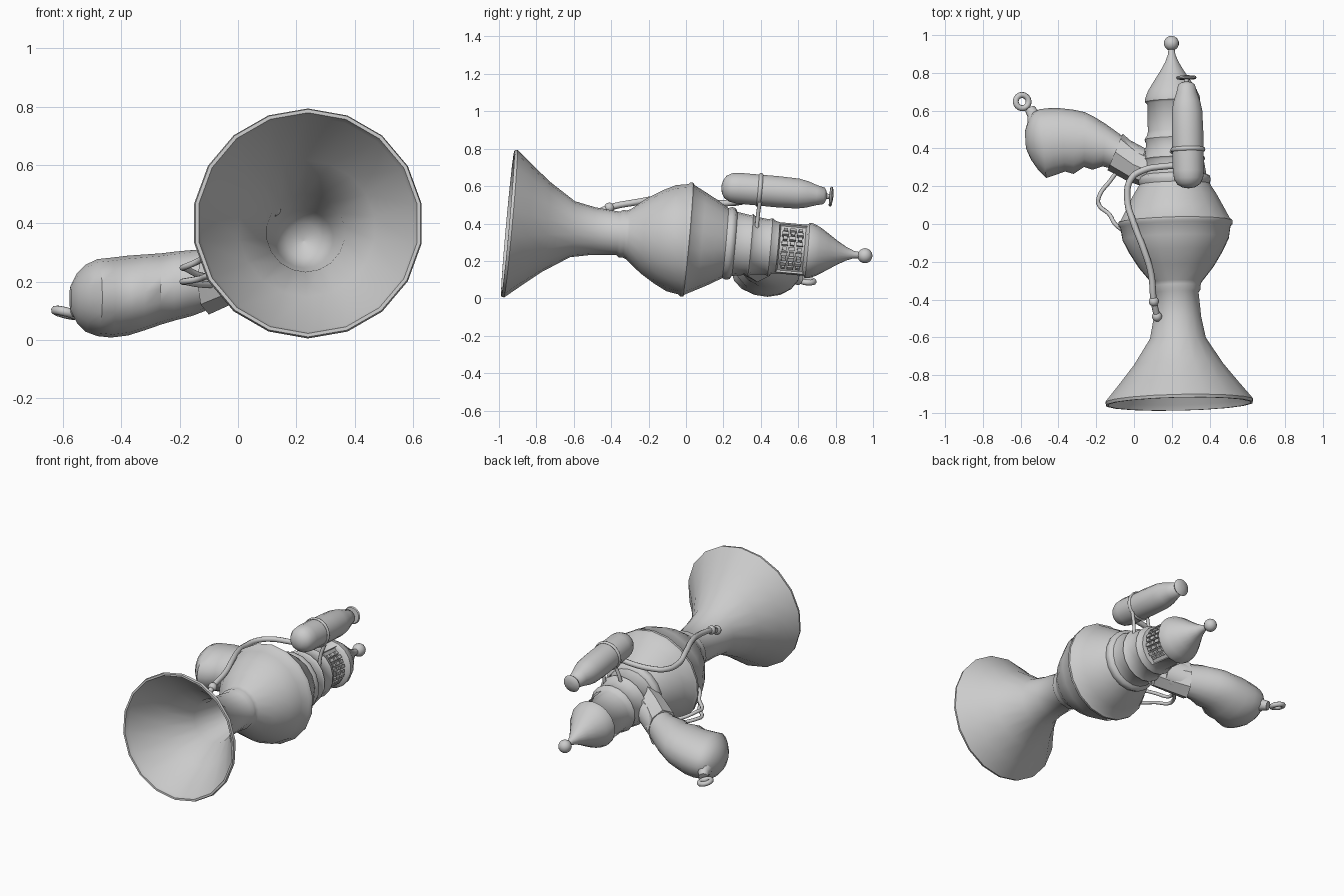
import bpy, bmesh, math
from mathutils import Vector, Matrix

cube = bpy.data.objects.get("Cube")
if cube:
    bpy.data.objects.remove(cube, do_unlink=True)

metal = bpy.data.materials.new("grey metal")
metal.use_nodes = True
GREY = (0.6, 0.6, 0.6, 1)
metal.diffuse_color = GREY
metal.node_tree.nodes["Principled BSDF"].inputs["Base Color"].default_value = GREY

# The barrel axis leans slightly down and sideways
AXIS = Vector((-0.022, 0.996, -0.09)).normalized()
MUZZLE = Vector((0.24, -0.945, 0.40))


def frame(origin, axis=AXIS):
    """Matrix whose local z runs along the axis and local x stays near world x."""
    z = Vector(axis).normalized()
    ref = Vector((1, 0, 0)) if abs(z.x) < 0.9 else Vector((0, 0, 1))
    y = z.cross(ref).normalized()
    x = y.cross(z)
    m = Matrix((x, y, z)).transposed().to_4x4()
    m.translation = Vector(origin)
    return m


def finish(name, bm, matrix=None, angle=50):
    bmesh.ops.recalc_face_normals(bm, faces=bm.faces)
    if matrix:
        bm.transform(matrix)
    mesh = bpy.data.meshes.new(name)
    bm.to_mesh(mesh)
    bm.free()
    obj = bpy.data.objects.new(name, mesh)
    bpy.context.collection.objects.link(obj)
    mesh.materials.append(metal)
    bpy.ops.object.select_all(action='DESELECT')
    obj.select_set(True)
    bpy.context.view_layer.objects.active = obj
    bpy.ops.object.shade_smooth_by_angle(angle=math.radians(angle))
    return obj


def skin(bm, rings, closed=False):
    """Bridge equal rings of points; cap both ends unless closed into a loop."""
    loops = [[bm.verts.new(p) for p in ring] for ring in rings]
    n = len(loops[0])
    pairs = list(zip(loops, loops[1:])) + ([(loops[-1], loops[0])] if closed else [])
    for a, b in pairs:
        for i in range(n):
            j = (i + 1) % n
            bm.faces.new((a[i], a[j], b[j], b[i]))
    if not closed:
        bm.faces.new(loops[0])
        bm.faces.new(loops[-1])


def turned(profile, sides, closed=False):
    """Bmesh of a lathe profile of (distance, radius) points."""
    bm = bmesh.new()
    turn = [2 * math.pi * (i + 0.5) / sides for i in range(sides)]
    skin(bm, [[(r * math.cos(a), r * math.sin(a), t) for a in turn]
              for t, r in profile], closed)
    return bm


def ring(name, matrix, radius, tube, stretch=1, sides=20):
    prof = [(stretch * tube * math.sin(k * math.pi / 4),
             radius + tube * math.cos(k * math.pi / 4)) for k in range(8)]
    return finish(name, turned(prof, sides, True), matrix)


def ball(name, center, radius):
    bm = bmesh.new()
    bmesh.ops.create_uvsphere(bm, u_segments=14, v_segments=10, radius=radius)
    return finish(name, bm, Matrix.Translation(center))


def tube(name, points, radius):
    curve = bpy.data.curves.new(name, 'CURVE')
    curve.dimensions = '3D'
    curve.bevel_depth = radius
    curve.bevel_resolution = 2
    curve.resolution_u = 8
    curve.use_fill_caps = True
    spline = curve.splines.new('BEZIER')
    spline.bezier_points.add(len(points) - 1)
    for bp, p in zip(spline.bezier_points, points):
        bp.co = p
        bp.handle_left_type = bp.handle_right_type = 'AUTO'
    curve.materials.append(metal)
    obj = bpy.data.objects.new(name, curve)
    bpy.context.collection.objects.link(obj)


# Body: inside of the horn, over the rim, then back along the outside to the tip
body = [(0.68, 0.002), (0.66, 0.06), (0.60, 0.10), (0.36, 0.135), (0.2, 0.235), (0.02, 0.37),
        (-0.008, 0.38), (-0.008, 0.392), (0.008, 0.396), (0.022, 0.385),
        (0.1, 0.32), (0.2, 0.24), (0.34, 0.15), (0.45, 0.128), (0.585, 0.116),
        (0.6, 0.128), (0.62, 0.126), (0.64, 0.135), (0.72, 0.2), (0.8, 0.25), (0.87, 0.285),
        (0.935, 0.296), (0.945, 0.306), (0.96, 0.306), (0.97, 0.293),
        (1.03, 0.262), (1.1, 0.225), (1.16, 0.188), (1.18, 0.195), (1.2, 0.19),
        (1.21, 0.172), (1.285, 0.16), (1.295, 0.168), (1.31, 0.155),
        (1.38, 0.148), (1.4, 0.155), (1.42, 0.142), (1.44, 0.137), (1.59, 0.137),
        (1.6, 0.148), (1.62, 0.147), (1.66, 0.13), (1.71, 0.098), (1.76, 0.065),
        (1.81, 0.036), (1.85, 0.02), (1.9, 0.014)]
bm = turned(body, 18)
bmesh.ops.recalc_face_normals(bm, faces=bm.faces)
# Recessed vent on the left flank
vent = []
for f in bm.faces:
    c = f.calc_center_median()
    if 1.45 < c.z < 1.58 and abs(math.atan2(c.y, c.x)) < math.radians(72):
        vent.append(f)
bmesh.ops.inset_region(bm, faces=vent, thickness=0.008, use_even_offset=True)
for v in {v for f in vent for v in f.verts}:
    v.co.x *= 0.76
    v.co.y *= 0.76 if abs(v.co.y) < 0.11 else 0.95
finish("body", bm, frame(MUZZLE))
ball("tip_ball", MUZZLE + AXIS * 1.91, 0.04)

# Toothed ribs inside the vent
bm = bmesh.new()
for row in range(3):
    for k in range(-4, 5):
        a = math.radians(14 * k)
        size = 0.034 if (k + row) % 2 else 0.022
        m = (Matrix.Rotation(a, 4, 'Z')
             @ Matrix.Translation((0.113, 0, 1.475 + 0.04 * row))
             @ Matrix.Diagonal((0.026, 0.02, size, 1)))
        bmesh.ops.create_cube(bm, size=1, matrix=m)
finish("vent_ribs", bm, frame(MUZZLE), 30)

# Tank with its end valve
TANK = Vector((0.29, 0.19, 0.597))
tank = [(0, 0.01), (0.005, 0.035), (0.022, 0.062), (0.05, 0.078), (0.09, 0.084), (0.3, 0.085),
        (0.41, 0.082), (0.46, 0.072), (0.51, 0.055), (0.55, 0.045), (0.56, 0.03),
        (0.565, 0.014), (0.578, 0.014), (0.58, 0.05), (0.588, 0.055),
        (0.595, 0.05), (0.6, 0.01)]
finish("tank", turned(tank, 16), frame(TANK))
ring("tank_strap", frame(TANK + AXIS * 0.205), 0.086, 0.007, 1.6)
for name, x, drop in (("left_strap_leg", 0.345, 0.33), ("right_strap_leg", 0.225, 0.37)):
    tube(name, [(x, 0.395, 0.515), (x - 0.02, 0.385, 0.45), (x - 0.03, 0.375, drop)], 0.011)

# Hose from the tank to the nozzle
tube("hose", [(0.25, 0.31, 0.53), (0.16, 0.305, 0.52), (0.05, 0.285, 0.515), (-0.015, 0.24, 0.51),
              (-0.035, 0.13, 0.51), (0.0, 0.0, 0.53), (0.05, -0.13, 0.535),
              (0.09, -0.26, 0.515), (0.105, -0.41, 0.485), (0.12, -0.48, 0.455)], 0.017)
ball("hose_joint", (0.105, -0.41, 0.485), 0.027)
ball("hose_end", (0.122, -0.49, 0.45), 0.027)


def loft(name, sections, sides, angle=50):
    """Oval sections given by back edge xy, front edge xy, mid z and half height."""
    bm = bmesh.new()
    rings = []
    for bx, by, fx, fy, z, h in sections:
        mid = Vector(((bx + fx) / 2, (by + fy) / 2, z))
        half = Vector(((bx - fx) / 2, (by - fy) / 2, 0))
        turn = [2 * math.pi * i / sides for i in range(sides)]
        rings.append([mid + half * math.cos(a) + Vector((0, 0, h * math.sin(a))) for a in turn])
    skin(bm, rings)
    return finish(name, bm, None, angle)


# Grip with finger swells along its front edge
loft("grip", [(0.06, 0.40, 0.02, 0.24, 0.25, 0.09), (-0.06, 0.465, -0.11, 0.29, 0.21, 0.1),
              (-0.15, 0.53, -0.165, 0.305, 0.195, 0.113), (-0.21, 0.567, -0.22, 0.287, 0.185, 0.118),
              (-0.26, 0.592, -0.265, 0.302, 0.175, 0.122), (-0.32, 0.605, -0.32, 0.265, 0.163, 0.13),
              (-0.39, 0.613, -0.365, 0.278, 0.152, 0.137), (-0.45, 0.613, -0.42, 0.258, 0.145, 0.137),
              (-0.5, 0.608, -0.465, 0.243, 0.145, 0.132), (-0.535, 0.59, -0.51, 0.29, 0.143, 0.115),
              (-0.56, 0.55, -0.545, 0.34, 0.143, 0.085), (-0.578, 0.49, -0.572, 0.4, 0.143, 0.04)],
     16)

# Faceted collar joining the grip to the body
loft("collar", [(0.12, 0.36, 0.04, 0.2, 0.27, 0.12), (0.03, 0.4, -0.04, 0.23, 0.24, 0.11),
                (-0.06, 0.478, -0.14, 0.285, 0.205, 0.118)], 8, 25)

# Lanyard neck and eyelet
neck_axis = Vector((-0.05, 0.085, -0.035))
finish("lanyard_neck", turned([(0, 0.055), (0.035, 0.045), (0.05, 0.033), (0.085, 0.028)], 12),
       frame((-0.51, 0.54, 0.125), neck_axis))
ring("lanyard_eyelet", frame((-0.592, 0.648, 0.093), (0.25, 0.1, 1)), 0.035, 0.016)

# Twin wire trigger guard
for name, low, mid, high in (("upper_trigger_wire", 0.22, 0.248, 0.30),
                             ("lower_trigger_wire", 0.19, 0.2, 0.22)):
    tube(name, [(-0.08, 0.29, low), (-0.125, 0.23, low), (-0.185, 0.145, mid),
                (-0.187, 0.105, mid), (-0.13, 0.05, (mid + high) / 2),
                (-0.1, 0.0, high), (-0.05, -0.04, high)], 0.011)
